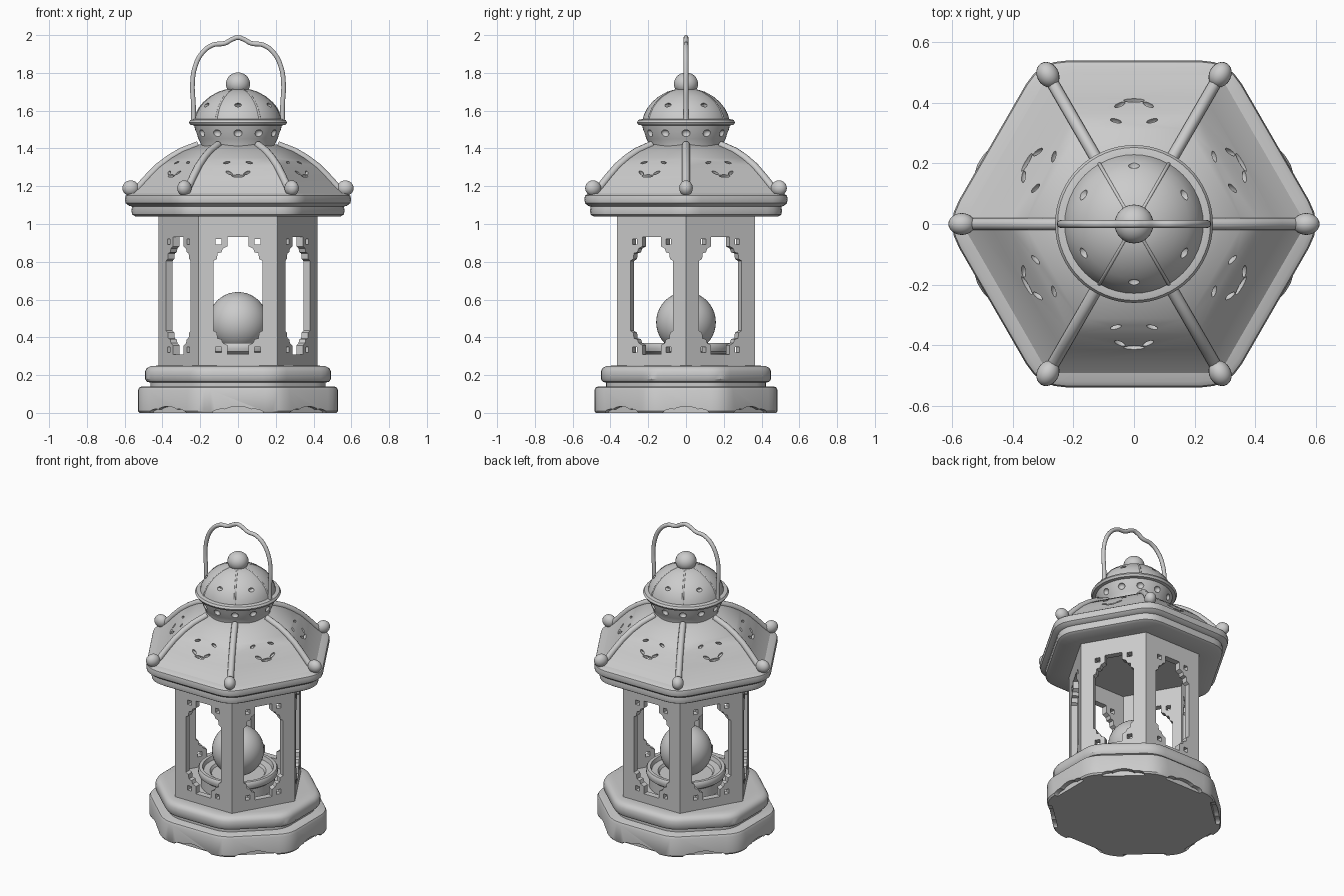
import bpy, bmesh
from math import cos, sin, pi, radians
from mathutils import Matrix, Vector

if "Cube" in bpy.data.objects:
    bpy.data.objects.remove(bpy.data.objects["Cube"])

T, R = Matrix.Translation, Matrix.Rotation


def finish(name, bm, angle=35):
    bmesh.ops.recalc_face_normals(bm, faces=bm.faces)
    me = bpy.data.meshes.new(name)
    bm.to_mesh(me)
    bm.free()
    me.shade_smooth()
    me.set_sharp_from_angle(angle=radians(angle))
    ob = bpy.data.objects.new(name, me)
    bpy.context.collection.objects.link(ob)
    return ob


def section(n, r, start, rounding, sy):
    """Regular polygon whose corners are optionally rounded."""
    p = [Vector((r * cos(start + 2 * pi * i / n), r * sin(start + 2 * pi * i / n)))
         for i in range(n)]
    out = []
    for i, c in enumerate(p):
        if not rounding:
            out.append(c)
            continue
        a = c + (p[i - 1] - c).normalized() * rounding
        b = c + (p[(i + 1) % n] - c).normalized() * rounding
        out += [a * (1 - t) ** 2 + c * 2 * t * (1 - t) + b * t * t
                for t in (0, .25, .5, .75, 1)]
    return [(v.x, v.y * sy) for v in out]


def tower(name, n, profile, start=0.0, rounding=0.0, sy=1.0):
    """Stack polygon sections along a (radius, z) profile and cap both ends."""
    bm = bmesh.new()
    rings = [[bm.verts.new((x, y, z)) for x, y in section(n, r, start, rounding, sy)]
             for r, z in profile]
    for lo, hi in zip(rings, rings[1:]):
        for i in range(len(lo)):
            j = (i + 1) % len(lo)
            bm.faces.new((lo[i], lo[j], hi[j], hi[i]))
    bm.faces.new(rings[0][::-1])
    bm.faces.new(rings[-1])
    return finish(name, bm)


def ball(bm, mat, seg=24):
    bmesh.ops.create_uvsphere(bm, u_segments=seg, v_segments=seg // 2, radius=1, matrix=mat)


def scaled(x, y, z):
    return Matrix.Diagonal((x, y, z, 1))


def curve_mesh(ob):
    """Turn a curve object into a bmesh and drop the curve."""
    bpy.context.view_layer.update()
    bm = bmesh.new()
    me = bpy.data.meshes.new_from_object(
        ob.evaluated_get(bpy.context.evaluated_depsgraph_get()))
    bm.from_mesh(me)
    bpy.data.objects.remove(ob)
    bmesh.ops.remove_doubles(bm, verts=bm.verts, dist=1e-5)
    return bm


def tube(name, paths, radius, smooth=False):
    cu = bpy.data.curves.new(name, 'CURVE')
    cu.dimensions, cu.bevel_depth, cu.bevel_resolution = '3D', radius, 3
    cu.use_fill_caps = True
    for path in paths:
        if smooth:
            sp = cu.splines.new('BEZIER')
            sp.bezier_points.add(len(path) - 1)
            for b, co in zip(sp.bezier_points, path):
                b.co, b.handle_left_type, b.handle_right_type = co, 'AUTO', 'AUTO'
        else:
            sp = cu.splines.new('POLY')
            sp.points.add(len(path) - 1)
            for b, co in zip(sp.points, path):
                b.co = (*co, 1)
    ob = bpy.data.objects.new(name + "_curve", cu)
    bpy.context.collection.objects.link(ob)
    return finish(name, curve_mesh(ob), 50)


def carve(ob, bm):
    """Cut the bmesh out of the object and apply the result."""
    cutter = finish(ob.name + "_cutter", bm)
    cutter.hide_render = True
    m = ob.modifiers.new("carve", 'BOOLEAN')
    m.operation, m.solver, m.object, m.use_self = 'DIFFERENCE', 'EXACT', cutter, True
    bpy.context.view_layer.update()
    me = bpy.data.meshes.new_from_object(
        ob.evaluated_get(bpy.context.evaluated_depsgraph_get()))
    ob.modifiers.clear()
    ob.data = me
    me.shade_smooth()
    me.set_sharp_from_angle(angle=radians(35))
    bpy.data.objects.remove(cutter)


# Octagonal foot with an arch under each side, and the moulding above it
OCT = dict(start=pi / 8, rounding=.075, sy=.915)
foot = tower("base_foot", 8, [(.565, 0), (.573, .01), (.573, .12), (.565, .135), (.55, .14)], **OCT)
bm = bmesh.new()
for i in range(8):
    for dx, w, h in ((0, .085, .036), (-.085, .05, .022), (.085, .05, .022)):
        bmesh.ops.create_cone(bm, cap_ends=True, segments=24, radius1=1, radius2=1, depth=1,
                              matrix=scaled(1, .915, 1) @ R(i * pi / 4, 4, 'Z') @ T((.53, dx, -.002))
                              @ R(pi / 2, 4, 'Y') @ scaled(h, w, .06))
carve(foot, bm)
tower("base_moulding", 8, [(.50, .13), (.50, .16), (.522, .165), (.533, .18), (.533, .22),
                           (.522, .238), (.50, .248), (.46, .25)], **OCT)

# Window wall: one fretwork panel repeated on six sides
cu = bpy.data.curves.new("panel", 'CURVE')
cu.dimensions, cu.fill_mode, cu.extrude = '2D', 'BOTH', .02


def outline(pts):
    sp = cu.splines.new('POLY')
    sp.points.add(len(pts) - 1)
    for p, (x, y) in zip(sp.points, pts):
        p.co = (x, y, 0, 1)
    sp.use_cyclic_u = True


MID = .62
quarter = [(.13, .185), (.112, .195), (.108, .225), (.088, .23), (.08, .25), (.056, .262), (.056, .31)]
right = [(x, MID - z) for x, z in quarter[::-1]] + [(x, MID + z) for x, z in quarter]
outline([(-.21, .24), (.21, .24), (.21, 1.05), (-.21, 1.05)])
outline(right + [(-x, z) for x, z in right[::-1]])
for sx in (-1, 1):
    for sz in (-1, 1):
        cx, cz, h = sx * .103, MID + sz * .286, .015
        outline([(cx - h, cz - h), (cx + h, cz - h), (cx + h, cz + h), (cx - h, cz + h)])
panel = bpy.data.objects.new("panel", cu)
bpy.context.collection.objects.link(panel)
one = curve_mesh(panel)
tmp = bpy.data.meshes.new("panel_mesh")
one.to_mesh(tmp)
one.free()
for i in range(6):
    bm = bmesh.new()
    bm.from_mesh(tmp)
    bm.transform(R(i * pi / 3, 4, 'Z') @ T((0, -.344, 0)) @ R(pi / 2, 4, 'X'))
    finish(f"window_panel_{i + 1}", bm)

# Dish and glowing globe
tower("dish", 48, [(.225, .24), (.225, .315), (.238, .325), (.242, .34), (.242, .36), (.235, .37),
                   (.215, .37), (.208, .345), (.17, .34), (.16, .325), (.10, .325)])
bm = bmesh.new()
ball(bm, T((0, 0, .48)) @ scaled(.158, .158, .16), 40)
finish("globe", bm)

# Eaves
tower("eaves", 6, [(.40, 1.04), (.565, 1.04), (.583, 1.05), (.587, 1.07), (.583, 1.092),
                   (.60, 1.097), (.617, 1.11), (.622, 1.13), (.617, 1.15), (.60, 1.16),
                   (.50, 1.165)], rounding=.09)

# Convex six-sided roof with carved crescents
ROOF = [(.575, 1.155), (.53, 1.19), (.475, 1.25), (.42, 1.305), (.36, 1.35), (.30, 1.385), (.21, 1.42)]
roof = tower("roof", 6, ROOF)
bm = bmesh.new()
for i in range(6):
    spin = R(i * pi / 3, 4, 'Z')
    for x, d, z, rot, length in ((0, .408, 1.255, 0, .035), (-.047, .392, 1.27, -35, .022),
                                 (.047, .392, 1.27, 35, .022), (-.06, .335, 1.32, 20, .022),
                                 (.06, .335, 1.32, -20, .022)):
        ball(bm, spin @ T((x, -d, z)) @ R(pi / 4, 4, 'X') @ R(radians(rot), 4, 'Z')
             @ scaled(length, .009, .018), 12)
carve(roof, bm)

# Ridges with end knobs
tube("roof_ridges", [[(r * cos(i * pi / 3), r * sin(i * pi / 3), z) for r, z in ROOF]
                     for i in range(6)], .02)
bm = bmesh.new()
for i in range(6):
    ball(bm, R(i * pi / 3, 4, 'Z') @ T((.568, 0, 1.19)) @ scaled(.044, .036, .041))
finish("ridge_knobs", bm)

# Neck with round vents
neck = tower("neck", 48, [(.195, 1.40), (.197, 1.425), (.209, 1.45), (.224, 1.49), (.235, 1.53), (.20, 1.54)])
bm = bmesh.new()
for i in range(12):
    ball(bm, R(i * pi / 6, 4, 'Z') @ T((.222, 0, 1.48)) @ scaled(.02, .023, .02), 12)
carve(neck, bm)
tower("neck_ring", 64, [(.235, 1.522), (.252, 1.525), (.26, 1.538), (.252, 1.551), (.235, 1.555)])

# Dome with slits, ribs and finial
DOME = [(.232, 1.54), (.224, 1.575), (.205, 1.615), (.18, 1.645), (.145, 1.675), (.10, 1.70), (.05, 1.715)]
dome = tower("dome", 48, DOME)
bm = bmesh.new()
for i in range(6):
    ball(bm, R(i * pi / 3, 4, 'Z') @ T((0, -.192, 1.63)) @ scaled(.019, .02, .011), 12)
carve(dome, bm)
tube("dome_ribs", [[(r * cos(i * pi / 3), r * sin(i * pi / 3), z - .004) for r, z in DOME]
                   for i in range(6)], .006)
bm = bmesh.new()
ball(bm, T((0, 0, 1.742)) @ scaled(.064, .064, .06), 32)
finish("finial", bm)

# Wire handle
half = [(.235, 1.54), (.236, 1.63), (.241, 1.74), (.228, 1.83), (.19, 1.905), (.135, 1.947), (.07, 1.957), (.03, 1.978)]
tube("handle", [[(-x, 0, z) for x, z in half] + [(0, 0, 1.987)] + [(x, 0, z) for x, z in half[::-1]]],
     .013, smooth=True)
